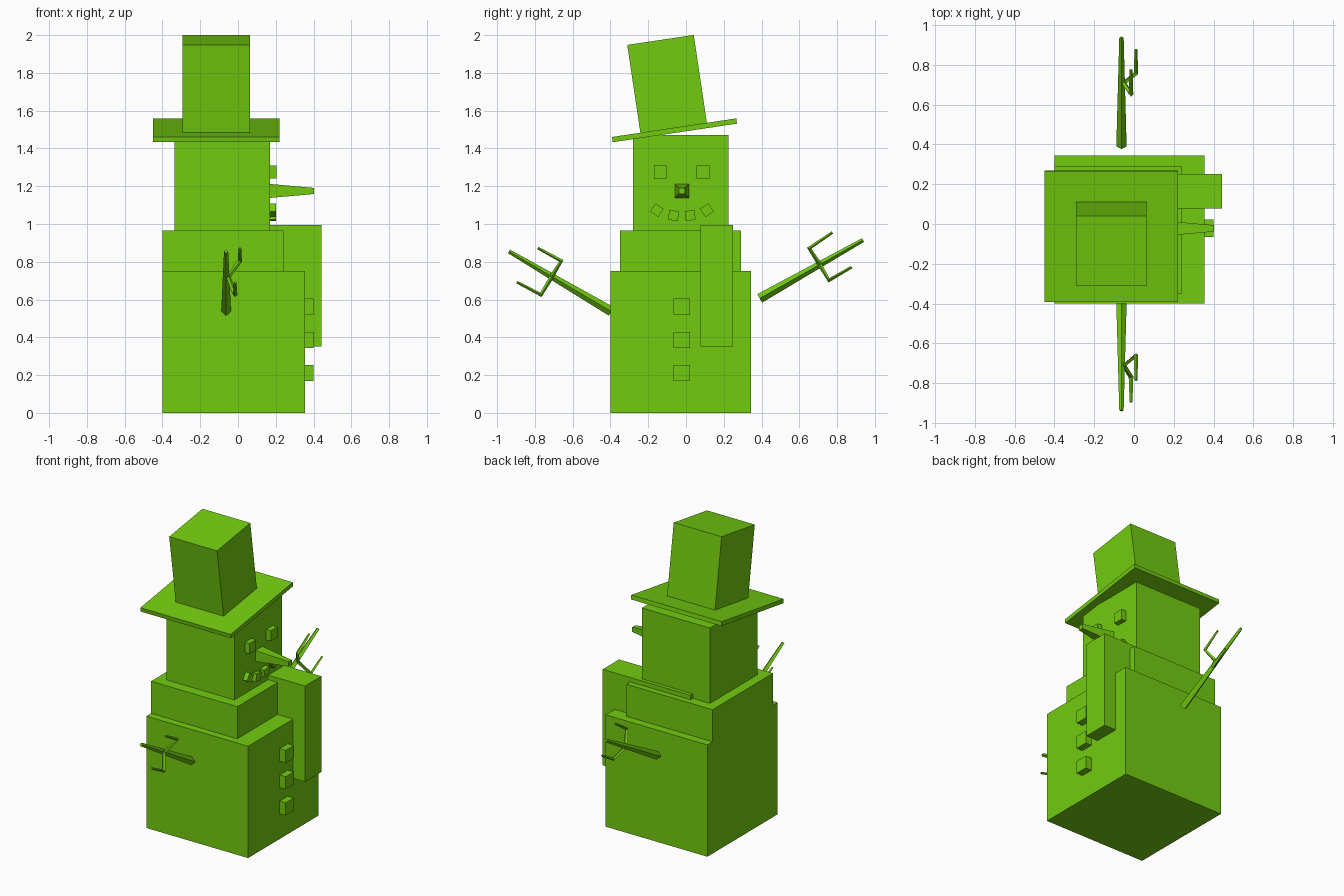
import bpy
import bmesh
from math import radians
from mathutils import Vector

default = bpy.data.objects.get("Cube")
if default:
    bpy.data.objects.remove(default, do_unlink=True)

# One flat colour for everything
green = bpy.data.materials.new("lime_green")
green.use_nodes = True
colour = (0.17, 0.6, 0.005, 1)
green.diffuse_color = colour
bsdf = next(n for n in green.node_tree.nodes if n.type == 'BSDF_PRINCIPLED')
bsdf.inputs["Base Color"].default_value = colour


def finish(name, bm):
    bmesh.ops.recalc_face_normals(bm, faces=bm.faces)
    mesh = bpy.data.meshes.new(name)
    bm.to_mesh(mesh)
    bm.free()
    mesh.materials.append(green)
    obj = bpy.data.objects.new(name, mesh)
    bpy.context.collection.objects.link(obj)
    return obj


def box(name, centre, size, tilt=0):
    """Box with its given size, tilted about x in degrees."""
    bm = bmesh.new()
    bmesh.ops.create_cube(bm, size=1)
    bmesh.ops.scale(bm, vec=size, verts=bm.verts)
    obj = finish(name, bm)
    obj.location = centre
    obj.rotation_euler.x = radians(tilt)
    return obj


def span(name, x, y, z):
    """Upright box between pairs of limits."""
    limits = (x, y, z)
    return box(name, [(a + b) / 2 for a, b in limits], [b - a for a, b in limits])


def rod(name, path, radii):
    """Four-sided tapered stick along a path."""
    pts = [Vector(p) for p in path]
    bm = bmesh.new()
    rings = []
    for i, (p, r) in enumerate(zip(pts, radii)):
        before = (p - pts[i - 1]).normalized() if i else Vector()
        after = (pts[i + 1] - p).normalized() if i + 1 < len(pts) else Vector()
        t = (before + after).normalized()
        u = t.cross(Vector((1, 0, 0))).normalized()
        v = t.cross(u)
        rings.append([bm.verts.new(p + d * r) for d in (u, v, -u, -v)])
    for a, b in zip(rings, rings[1:]):
        for k in range(4):
            j = (k + 1) % 4
            bm.faces.new((a[k], a[j], b[j], b[k]))
    bm.faces.new(rings[0])
    bm.faces.new(rings[-1])
    return finish(name, bm)


# Stacked body, scarf and head
span("body", (-0.4, 0.355), (-0.4, 0.345), (0, 0.75))
span("scarf_wrap", (-0.4, 0.24), (-0.35, 0.29), (0.75, 0.965))
span("scarf_tail", (-0.21, 0.443), (0.077, 0.25), (0.352, 0.995))
span("head", (-0.335, 0.17), (-0.28, 0.225), (0.965, 1.47))

# Tilted hat
box("hat_brim", (-0.115, -0.061, 1.496), (0.67, 0.665, 0.028), 8.5)
box("hat_crown", (-0.115, -0.1, 1.74), (0.355, 0.356, 0.474), 8.5)

# Face
mid = -0.022
for side, label in ((-1, "right"), (1, "left")):
    box(f"{label}_eye", (0.185, mid + side * 0.113, 1.275), (0.04, 0.07, 0.07))
    box(f"{label}_outer_tooth", (0.18, mid + side * 0.132, 1.073),
        (0.04, 0.052, 0.052), side * 33)
    box(f"{label}_inner_tooth", (0.18, mid + side * 0.044, 1.045),
        (0.04, 0.052, 0.052), side * 8)

# Square tapered nose
bm = bmesh.new()
bmesh.ops.create_cube(bm, size=1)
for v in bm.verts:
    half = 0.037 if v.co.x < 0 else 0.016
    v.co = (0.17 if v.co.x < 0 else 0.403, v.co.y * 2 * half, v.co.z * 2 * half)
nose = finish("nose", bm)
nose.location = (0, mid, 1.175)

# Coat buttons
for i, z in enumerate((0.212, 0.387, 0.564)):
    box(f"button_{i + 1}", (0.375, mid, z), (0.05, 0.087, 0.085))

# Stick arms with two bent twigs each
rod("left_arm", [(-0.063, 0.39, 0.606), (-0.063, 0.937, 0.915)], (0.026, 0.011))
rod("left_upper_twig", [(-0.055, 0.715, 0.775), (-0.015, 0.652, 0.872),
                        (-0.015, 0.775, 0.955)], (0.012, 0.012, 0.007))
rod("left_lower_twig", [(-0.055, 0.705, 0.79), (0.01, 0.757, 0.702),
                        (0.01, 0.877, 0.772)], (0.012, 0.012, 0.007))
rod("right_arm", [(-0.063, -0.395, 0.537), (-0.063, -0.937, 0.855)], (0.026, 0.011))
rod("right_upper_twig", [(-0.055, -0.715, 0.715), (0.01, -0.66, 0.805),
                         (0.01, -0.785, 0.873)], (0.012, 0.012, 0.007))
rod("right_lower_twig", [(-0.055, -0.705, 0.73), (-0.015, -0.768, 0.625),
                         (-0.015, -0.895, 0.692)], (0.012, 0.012, 0.007))
